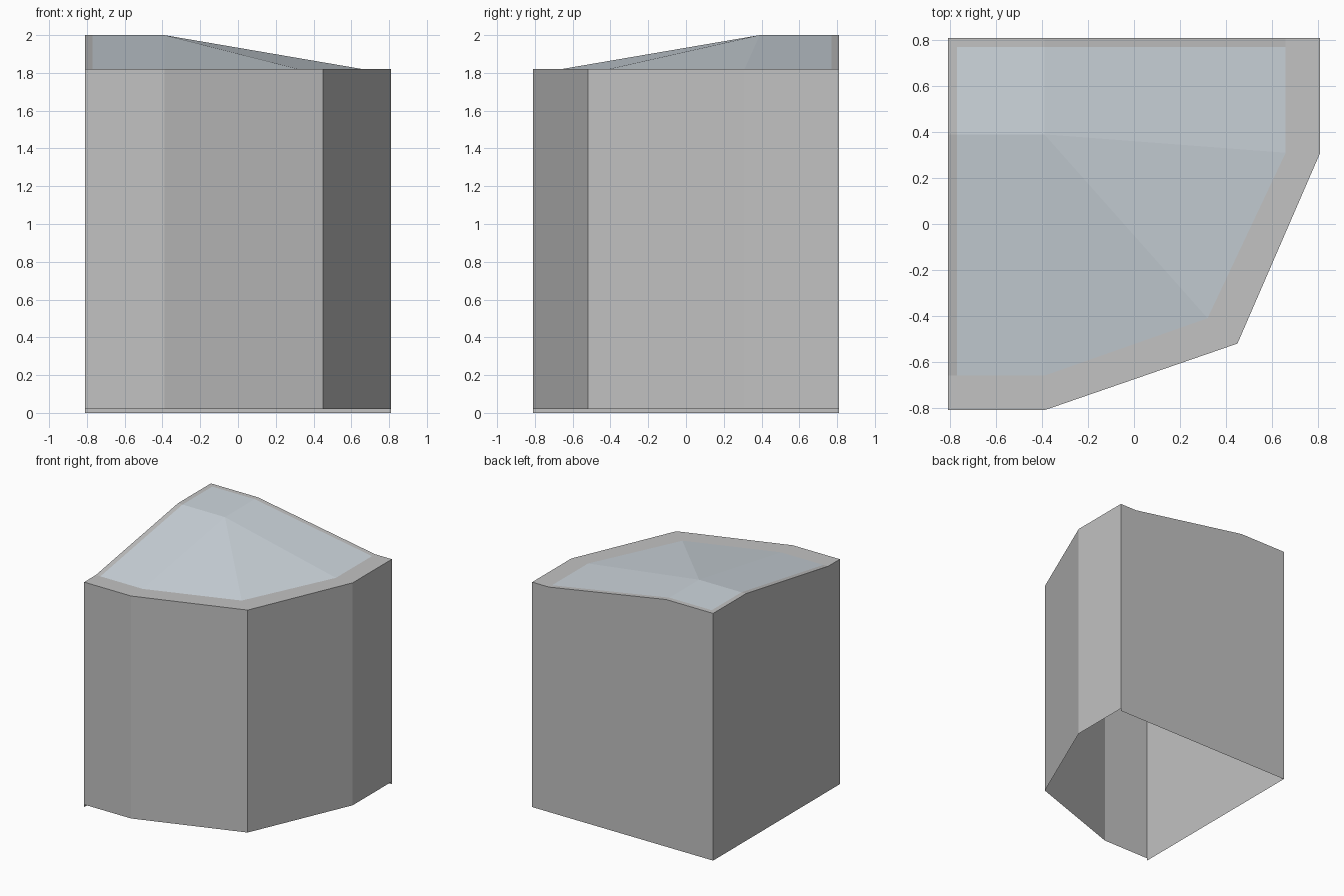
import bpy
from mathutils import Vector

cube = bpy.data.objects.get("Cube")
if cube:
    bpy.data.objects.remove(cube, do_unlink=True)

BASE, EAVE, TOP, CEILING = 0.02, 1.82, 2.0, 1.74
SIDE, INNER = 0.81, 0.77          # outer wall line and roof panel line
RIDGE, SLOPE_END = 0.39, 0.66     # where the roof starts and stops falling
CENTRE = Vector((0, 0, 1))


def material(name, colour):
    mat = bpy.data.materials.new(name)
    mat.use_nodes = True
    mat.diffuse_color = (*colour, 1)
    mat.node_tree.nodes["Principled BSDF"].inputs["Base Color"].default_value = (*colour, 1)
    return mat


grey = material("wall grey", (0.54, 0.54, 0.54))
pale_blue = material("pale blue grey", (0.62, 0.68, 0.73))


def sheet(name, faces, mat, inward=False):
    """Flat panels, each turned to face away from the middle of the body."""
    verts, index, polys = [], {}, []
    for face in faces:
        pts = [Vector(p) for p in face]
        normal = Vector()
        for a, b in zip(pts, pts[1:] + pts[:1]):
            normal += a.cross(b)
        middle = sum(pts, Vector()) / len(pts)
        if (normal.dot(middle - CENTRE) < 0) != inward:
            pts.reverse()
        poly = []
        for p in pts:
            key = tuple(round(c, 4) for c in p)
            if key not in index:
                index[key] = len(verts)
                verts.append(key)
            poly.append(index[key])
        polys.append(poly)
    mesh = bpy.data.meshes.new(name)
    mesh.from_pydata(verts, [], polys)
    mesh.materials.append(mat)
    obj = bpy.data.objects.new(name, mesh)
    bpy.context.collection.objects.link(obj)
    return obj


# Plan of the angled front, from the left corner round to the back corner
outer = [(-SIDE, -SIDE), (-RIDGE, -SIDE), (0.45, -0.52), (SIDE, 0.31), (SIDE, SIDE)]
inner = [(-SIDE, -SLOPE_END), (-RIDGE, -SLOPE_END), (0.32, -0.41),
         (SLOPE_END, 0.31), (SLOPE_END, SIDE)]

# Angled front walls
sheet("front_walls", [[(*a, BASE), (*b, BASE), (*b, EAVE), (*a, EAVE)]
                      for a, b in zip(outer, outer[1:])], grey)

# Two straight walls with raised gable tops, given as (distance along, height)
gable = [(-SIDE, 0), (-SIDE, EAVE), (-SLOPE_END, EAVE),
         (RIDGE, TOP), (SIDE, TOP), (SIDE, 0)]
sheet("side_wall", [[(-SIDE, t, z) for t, z in gable]], grey)
sheet("back_wall", [[(-t, SIDE, z) for t, z in gable]], grey)

# Flat front rim and the narrow rims that follow the gables
rim = [[(*a, EAVE), (*b, EAVE), (*d, EAVE), (*c, EAVE)]
       for a, b, c, d in zip(outer, outer[1:], inner, inner[1:])]
run = [(-SLOPE_END, -SLOPE_END, EAVE), (RIDGE, RIDGE, TOP), (SIDE, INNER, TOP)]
for (t0, u0, z0), (t1, u1, z1) in zip(run, run[1:]):
    rim.append([(-SIDE, t0, z0), (-SIDE, t1, z1), (-INNER, u1, z1), (-INNER, u0, z0)])
    rim.append([(-t0, SIDE, z0), (-t1, SIDE, z1), (-u1, INNER, z1), (-u0, INNER, z0)])
sheet("roof_rim", rim, grey)

# Faceted roof panel falling from the peak to the front rim
peak = (-RIDGE, RIDGE, TOP)
side_top, back_top = (-INNER, RIDGE, TOP), (-RIDGE, INNER, TOP)
front, left, right = [(*p, EAVE) for p in inner[1:4]]
sheet("roof_panel", [
    [peak, back_top, (-INNER, INNER, TOP), side_top],
    [peak, side_top, (-INNER, -SLOPE_END, EAVE), front],
    [peak, front, left],
    [peak, left, right],
    [peak, right, (SLOPE_END, INNER, EAVE), back_top],
], pale_blue)

# Ceiling inside the open-bottomed body
sheet("ceiling", [[(x, y, CEILING) for x, y in outer + [(-SIDE, SIDE)]]], grey, inward=True)
